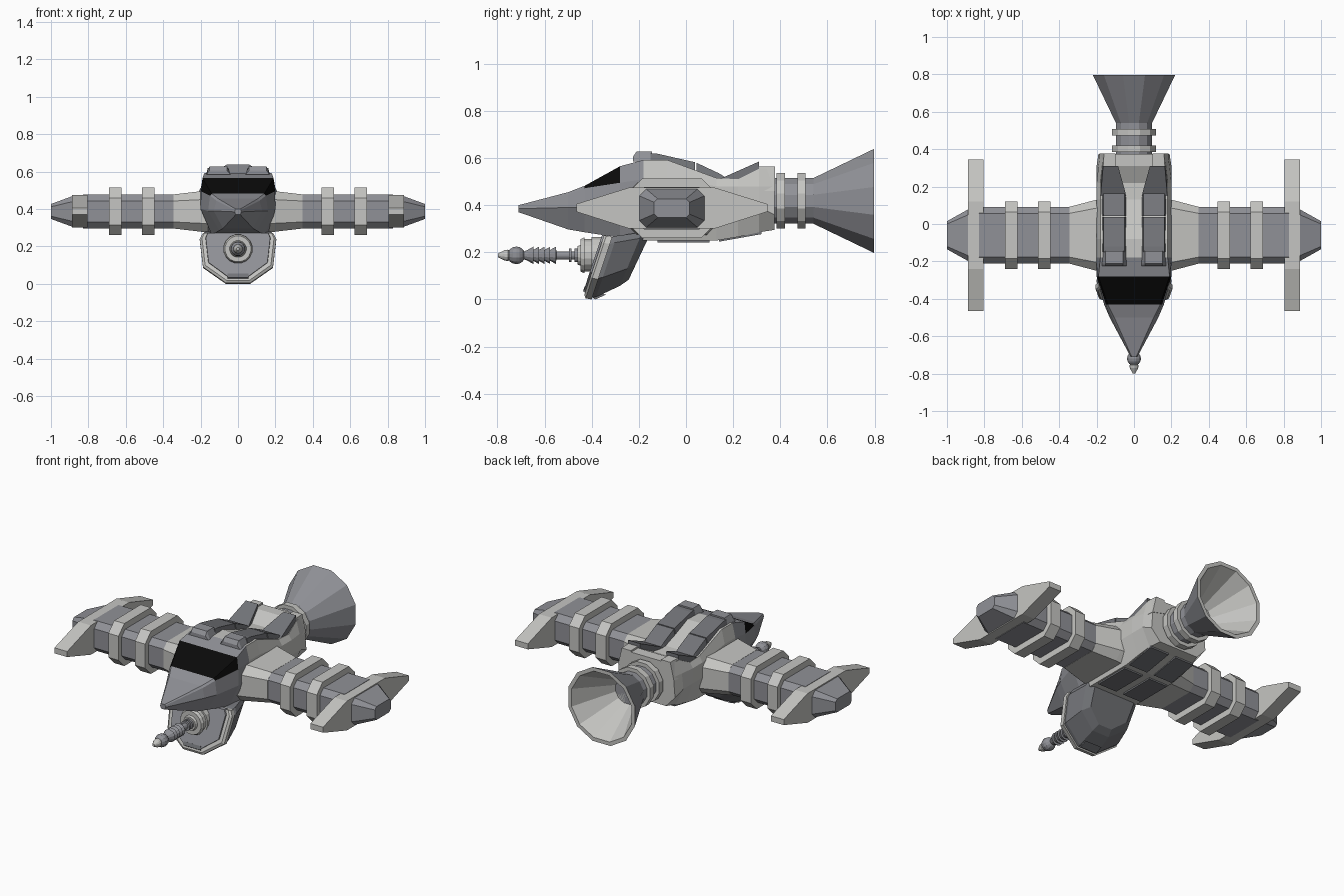
import bpy, bmesh, math
from mathutils import Vector

if "Cube" in bpy.data.objects:
    bpy.data.objects.remove(bpy.data.objects["Cube"])


def mat(name, rgb):
    m = bpy.data.materials.new(name)
    m.diffuse_color = (*rgb, 1)
    m.use_nodes = True
    m.node_tree.nodes["Principled BSDF"].inputs["Base Color"].default_value = m.diffuse_color
    return m


LIGHT = mat("light grey", (0.56, 0.56, 0.54))
MID = mat("mid grey", (0.28, 0.285, 0.31))
DARK = mat("dark grey", (0.17, 0.175, 0.19))
BLACK = mat("black glass", (0.003, 0.003, 0.003))


def loft(name, sections, *mats, rule=None, caps=True):
    """Skin a list of closed sections; rule(face centre) picks the material."""
    bm = bmesh.new()
    rings = [[bm.verts.new(p) for p in s] for s in sections]
    n = len(rings[0])
    for a, b in zip(rings, rings[1:]):
        for i in range(n):
            j = (i + 1) % n
            bm.faces.new((a[i], a[j], b[j], b[i]))
    if caps:
        bm.faces.new(rings[0])
        bm.faces.new(rings[-1])
    bmesh.ops.recalc_face_normals(bm, faces=bm.faces)
    if rule:
        for f in bm.faces:
            f.material_index = rule(f.calc_center_median())
    me = bpy.data.meshes.new(name)
    bm.to_mesh(me)
    bm.free()
    for m in mats:
        me.materials.append(m)
    ob = bpy.data.objects.new(name, me)
    bpy.context.collection.objects.link(ob)
    return ob


def lathe(name, profile, z, m, sides=12, caps=True):
    """Turn (y, radius) pairs around an axis parallel to y."""
    secs = []
    for y, r in profile:
        secs.append([(r * math.cos(2 * math.pi * (k + .5) / sides), y,
                      z + r * math.sin(2 * math.pi * (k + .5) / sides)) for k in range(sides)])
    return loft(name, secs, m, caps=caps)


def octagon(x, hy, hz, c, cy=-0.06, cz=0.387):
    pts = [(hy, hz - c), (hy - c, hz), (c - hy, hz), (-hy, hz - c),
           (-hy, c - hz), (c - hy, -hz), (hy - c, -hz), (hy, c - hz)]
    return [(x, cy + a, cz + b) for a, b in pts]


# Fuselage: y, then half width and height of top, shoulder, waist and belly
stations = [
    (-.71, .012, .40, .016, .395, .018, .385, .012, .37),
    (-.50, .105, .455, .115, .445, .13, .39, .08, .297),
    (-.43, .14, .482, .15, .472, .16, .39, .10, .285),
    (-.28, .19, .565, .198, .495, .20, .40, .14, .262),
    (-.18, .18, .592, .20, .51, .20, .40, .16, .25),
    (-.08, .18, .592, .20, .51, .20, .40, .16, .25),
    (.13, .18, .515, .20, .48, .20, .39, .16, .25),
    (.22, .18, .51, .20, .48, .20, .39, .16, .265),
    (.31, .17, .555, .19, .48, .20, .39, .15, .285),
    (.375, .16, .555, .18, .48, .19, .36, .13, .295)]
secs = []
for y, *v in stations:
    half = list(zip(v[0::2], v[1::2]))
    secs.append([(x, y, z) for x, z in half] + [(-x, y, z) for x, z in reversed(half)])


def fuselage_rule(c):
    if -.42 < c.y < -.29 and c.z > .49:
        return 2
    return 1 if c.y > -.14 else 0


loft("fuselage", secs, MID, LIGHT, BLACK, rule=fuselage_rule)

for s, side in ((1, "right"), (-1, "left")):
    # Wing: flared root, tube, two bands, end fin and tapered tip
    loft(side + "_wing_root", [octagon(s * .15, .20, .115, .05), octagon(s * .2, .19, .108, .045),
                               octagon(s * .345, .152, .091, .035)], LIGHT)
    loft(side + "_wing_tube", [octagon(s * .33, .15, .09, .033), octagon(s * .83, .15, .09, .033)], MID)
    for k, x in enumerate((.446, .622)):
        loft(f"{side}_wing_band_{k}", [octagon(s * x, .18, .127, .055),
                                       octagon(s * (x + .067), .18, .127, .055)], LIGHT)
    fin = [(-.465, .372), (-.465, .405), (-.24, .475), (.12, .475),
           (.345, .405), (.345, .372), (.12, .3), (-.24, .3)]
    loft(side + "_wing_fin", [[(s * x, y, z) for y, z in fin] for x in (.804, .888)], LIGHT)
    loft(side + "_wing_tip", [octagon(s * .88, .142, .084, .03), octagon(s * 1.0, .075, .04, .015)], MID)

    # Back armour: chamfered slabs following a (y, base, top) line
    def slab(name, line, x0, x1, m, bev=.018):
        loft(side + name, [[(s * x0, y, b), (s * (x0 + bev), y, t),
                            (s * (x1 - bev), y, t), (s * x1, y, b)] for y, b, t in line], m)

    slab("_hatch", [(-.225, .585, .605), (-.21, .585, .628), (-.145, .585, .628)], .04, .17, MID)
    slab("_back_panel", [(-.15, .54, .62), (-.12, .54, .618), (.038, .5, .582)], .032, .18, DARK)
    slab("_rear_panel", [(.044, .5, .58), (.14, .48, .535), (.18, .47, .51)], .032, .18, DARK)
    # Ramp narrowing to the rear
    loft(side + "_ramp", [[(s * .035, .13, .48), (s * .035, .13, .505), (s * .18, .13, .505), (s * .18, .13, .48)],
                          [(s * .09, .31, .54), (s * .085, .31, .585), (s * .165, .31, .585), (s * .175, .31, .5)]],
         DARK)
    # Rear housing shoulder
    loft(side + "_housing_shoulder",
         [[(s * .08, .25, .48), (s * .08, .25, .52), (s * .17, .25, .52), (s * .19, .25, .46)],
          [(s * .10, .31, .48), (s * .10, .31, .565), (s * .165, .31, .565), (s * .19, .31, .46)],
          [(s * .10, .378, .48), (s * .10, .378, .565), (s * .16, .378, .565), (s * .185, .378, .46)]], LIGHT)
    # Belly plates
    for k, (y0, z0, y1, z1) in enumerate(((-.12, .25, .1, .25), (.14, .254, .32, .286))):
        loft(f"{side}_belly_plate_{k}", [[(s * .025, y, z + .01), (s * .025, y, z - .009),
                                          (s * .15, y, z - .009), (s * .15, y, z + .01)]
                                         for y, z in ((y0, z0), (y1, z1))], DARK)

# Engine: neck, two rings, hollow bell
EZ = .418
lathe("engine_neck", [(.35, .1), (.56, .1)], EZ, MID)
for k, y in enumerate((.385, .472)):
    lathe(f"engine_ring_{k}", [(y, .122), (y + .036, .122)], EZ, LIGHT)
lathe("engine_bell", [(.54, .1), (.797, .228)], EZ, MID, caps=False)
lathe("engine_bell_inside", [(.797, .228), (.797, .205), (.56, .075), (.56, .001)], EZ, LIGHT, caps=False)

# Chin pod: leaning shield with light rim and dark tapered shell
shield = [(-.19, .285), (-.205, .255), (-.187, .105), (-.065, .02), (.065, .02), (.187, .105), (.205, .255), (.19, .285)]


def pod_ring(y, slope, sx, sz, drop=0):
    out = []
    for x, z in shield:
        zz = .285 - (.285 - z) * sz - drop
        out.append((x * sx, y + slope * (zz - .25), zz))
    return out


loft("pod_rim", [pod_ring(-.355, .33, .94, .96, .012), pod_ring(-.345, .33, 1, 1, .015),
                 pod_ring(-.318, .33, 1, 1, .02)], LIGHT)
loft("pod_face", [pod_ring(-.364, .33, .84, .88, .012), pod_ring(-.34, .33, .86, .9, .012)], MID)
loft("pod_shell", [pod_ring(-.318, .33, .96, .97, .02), pod_ring(-.30, .34, .98, .98, .015),
                   pod_ring(-.20, .42, .86, .86), pod_ring(-.165, .47, .68, .76)], DARK)
loft("pod_chin", [[(x, y, z) for y, z in ((-.437, .035), (-.43, .055), (-.34, .02), (-.385, 0))]
                  for x in (-.055, .055)], DARK)

# Gun: collar, ribbed barrel, ball and pointed tip
GZ = .187
lathe("gun_collar", [(-.34, .08), (-.40, .08), (-.40, .07), (-.43, .07), (-.43, .078), (-.447, .07), (-.447, .045),
                     (-.46, .04)], GZ, LIGHT, 16)
barrel = [(-.40, .018)]
for y in (-.46, -.485):
    barrel += [(y, .018), (y, .03), (y - .012, .03), (y - .012, .018)]
barrel += [(-.55, .018)]
for k in range(5):
    y = -.552 - k * .024
    barrel += [(y, .038), (y - .024, .024)]
barrel += [(-.69, .016), (-.715, .014)]
lathe("gun_barrel", barrel, GZ, MID, 12)
lathe("gun_ball", [(-.72 + .038 * math.cos(a), .0381 * math.sin(a) + .0005)
                   for a in (math.pi * k / 8 for k in range(9))], GZ, MID, 12)
lathe("gun_tip", [(-.745, .018), (-.755, .025), (-.77, .023), (-.798, .008)], GZ, LIGHT, 12)
